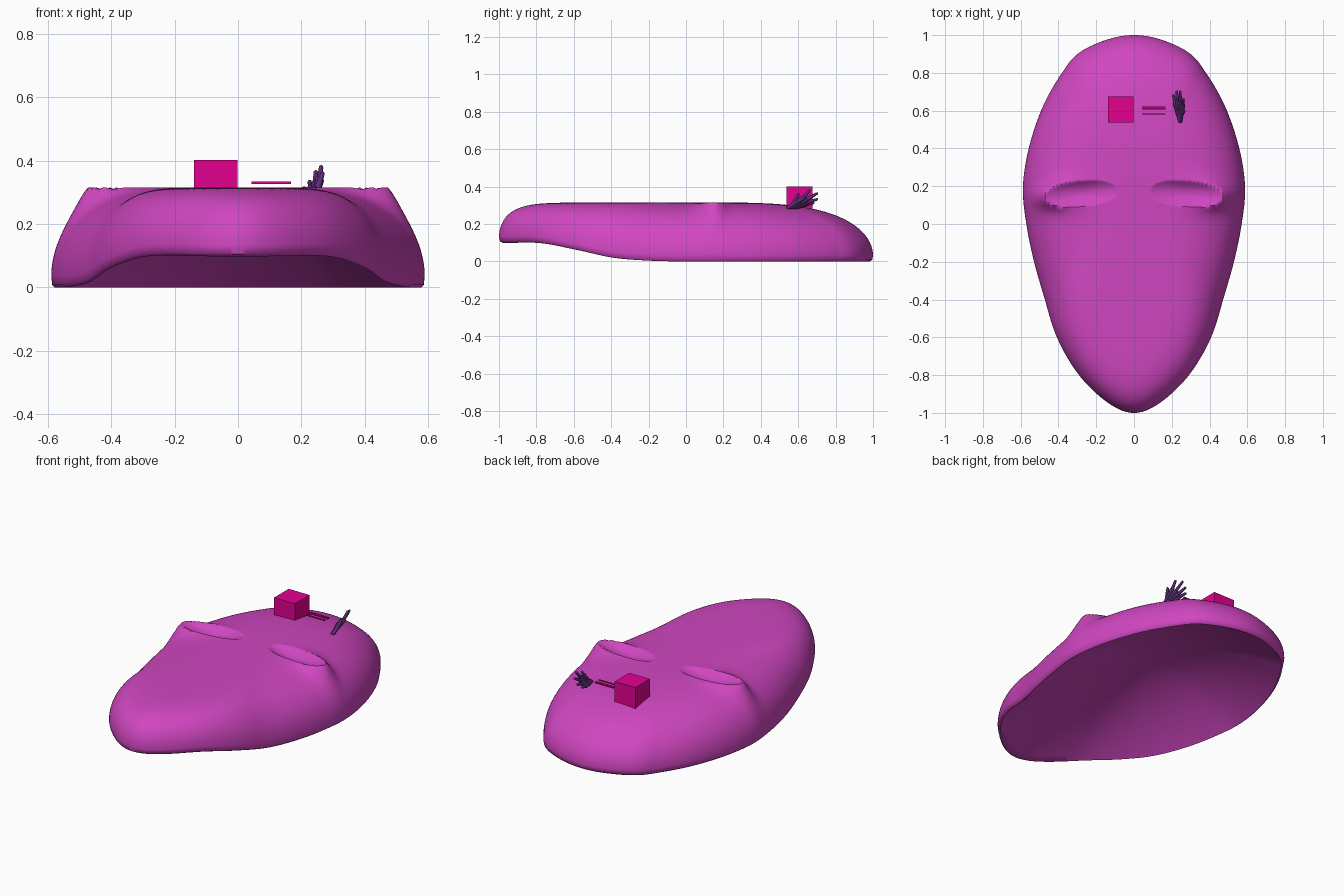
import bpy, bmesh, math
from mathutils import Vector, Matrix

if "Cube" in bpy.data.objects:
    bpy.data.objects.remove(bpy.data.objects["Cube"])


def material(name, rgb):
    m = bpy.data.materials.new(name)
    m.use_nodes = True
    m.diffuse_color = (*rgb, 1)
    bsdf = next(n for n in m.node_tree.nodes if n.type == 'BSDF_PRINCIPLED')
    bsdf.inputs["Base Color"].default_value = (*rgb, 1)
    return m


orchid = material("orchid", (0.63, 0.062, 0.53))
magenta = material("magenta", (0.78, 0.0, 0.28))
dark_purple = material("dark_purple", (0.10, 0.025, 0.17))


def finish(bm, name, mat, smooth=True):
    bmesh.ops.recalc_face_normals(bm, faces=bm.faces)
    me = bpy.data.meshes.new(name)
    bm.to_mesh(me)
    bm.free()
    me.materials.append(mat)
    ob = bpy.data.objects.new(name, me)
    bpy.context.collection.objects.link(ob)
    if smooth:
        bpy.ops.object.select_all(action='DESELECT')
        ob.select_set(True)
        bpy.context.view_layer.objects.active = ob
        bpy.ops.object.shade_smooth_by_angle(angle=math.radians(50))
    return ob


def ease(table, v):
    """Follow a smooth curve through (position, value) pairs."""
    last = len(table) - 1

    def slope(i):
        (a, fa), (b, fb) = table[max(i - 1, 0)], table[min(i + 1, last)]
        return (fb - fa) / (b - a)

    i = max(k for k in range(last) if k == 0 or table[k][0] <= v)
    (a, fa), (b, fb) = table[i], table[i + 1]
    d = b - a
    t = min(1, max(0, (v - a) / d))
    return (fa + (fb - fa) * t * t * (3 - 2 * t)
            + d * t * (1 - t) * (slope(i) * (1 - t) - slope(i + 1) * t))


# Mask: an egg outline domed up to a flat crown, with a hollowed underside
TOP, CEILING, CENTRE_Y = 0.315, 0.24, 0.1
WIDTH = [(-1, .40), (-.9, .45), (-.8, .485), (-.6, .51), (-.4, .515), (-.2, .54),
         (0, .57), (.2, .60), (.6, .615), (.8, .635), (.92, .69), (1, .64)]
BASE = [(-1, .098), (-.8, .098), (-.6, .062), (-.4, .02), (-.2, .004), (0, 0), (1, 0)]
POWER = [(-1, 12), (-.8, 9), (-.5, 5), (-.2, 3.8), (.3, 3.7), (1, 3.4)]
TILT = Matrix.Rotation(math.radians(-5), 2)


def eye_shape(x, y, z):
    """Raise a flat rim round each eye, hollow the inside, align points to the rim."""
    side = math.copysign(1, x)
    eye = Vector((0.28, 0.16))
    p = TILT.inverted() @ (Vector((abs(x), y)) - eye)
    e = (abs(p.x / 0.192) ** 2.3 + abs(p.y / 0.068) ** 2.3) ** (1 / 2.3)
    gap = p.length * (1 - 1 / max(e, 0.01))
    if abs(gap) < 0.0045:
        q = eye + TILT @ (p / e)
        return side * q.x, q.y, TOP
    if e < 1:
        return x, y, TOP - 0.035 * (1 - e * e)
    return x, y, z + (TOP - z) * math.exp(-(gap / 0.045) ** 1.3)


def build_mask(around=320, rings=110, under_rings=24):
    bm = bmesh.new()
    grid = []
    for i in range(around):
        a = 2 * math.pi * i / around
        ry = -math.cos(a)
        rx = math.sin(a) * ease(WIDTH, ry)
        base, power = ease(BASE, ry), ease(POWER, ry)

        def spot(s):
            return rx * s, CENTRE_Y + (ry - CENTRE_Y) * s

        line = []
        for j in range(1, rings + 1):
            s = math.sin(j / rings * math.pi / 2)
            dome = math.sqrt(max(0, 1 - s ** power))
            z = base + 0.03 + (TOP - base - 0.03) * dome
            line.append(bm.verts.new(eye_shape(*spot(s), z)))
        # rounded lower edge, then the hollow underside
        line.append(bm.verts.new((*spot(0.995), base + 0.008)))
        for j in range(under_rings, 0, -1):
            s = j / under_rings
            z = base + (CEILING - base) * (1 - s * s)
            line.append(bm.verts.new((*spot(s * 0.98), z)))
        grid.append(line)
    crown = bm.verts.new((0, CENTRE_Y, TOP))
    hollow = bm.verts.new((0, CENTRE_Y, CEILING))
    for i in range(around):
        p, q = grid[i], grid[(i + 1) % around]
        bm.faces.new((crown, p[0], q[0]))
        bm.faces.new((hollow, q[-1], p[-1]))
        for j in range(len(p) - 1):
            bm.faces.new((p[j], p[j + 1], q[j + 1], q[j]))
    return finish(bm, "mask_shell", orchid)


build_mask()


def block(name, centre, size):
    bm = bmesh.new()
    bmesh.ops.create_cube(bm, size=1)
    bmesh.ops.scale(bm, vec=size, verts=bm.verts)
    bmesh.ops.translate(bm, vec=centre, verts=bm.verts)
    return finish(bm, name, magenta, smooth=False)


# Block and thin rods resting over the brow
block("brow_block", (-0.07, 0.607, 0.333), (0.137, 0.137, 0.137))
for n, y in enumerate((0.582, 0.61, 0.62)):
    block(f"rod_{n + 1}", (0.105, y, 0.33), (0.125, 0.006, 0.007))


# Small open hand: palm, wrist and tapered fingers
def limb(bm, a, b, r1, r2):
    a, b = Vector(a), Vector(b)
    turn = (b - a).to_track_quat('Z', 'Y').to_matrix().to_4x4()
    place = Matrix.Translation((a + b) / 2) @ turn
    bmesh.ops.create_cone(bm, cap_ends=True, segments=10, radius1=r1, radius2=r2,
                          depth=(b - a).length, matrix=place)
    bmesh.ops.create_icosphere(bm, subdivisions=2, radius=r2, matrix=Matrix.Translation(b))


hand = bmesh.new()
wrist = (0.245, 0.54, 0.283)
KNUCKLES = [(.257, .625, .338), (.245, .64, .328), (.232, .642, .314), (.22, .635, .302)]
TIPS = [(.262, .66, .379), (.245, .70, .363), (.226, .70, .332), (.208, .68, .312)]
for knuckle, tip in zip(KNUCKLES, TIPS):
    limb(hand, wrist, knuckle, 0.010, 0.014)
    limb(hand, knuckle, tip, 0.010, 0.007)
limb(hand, (.25, .575, .31), (.266, .60, .358), 0.012, 0.007)
finish(hand, "small_hand", dark_purple)
